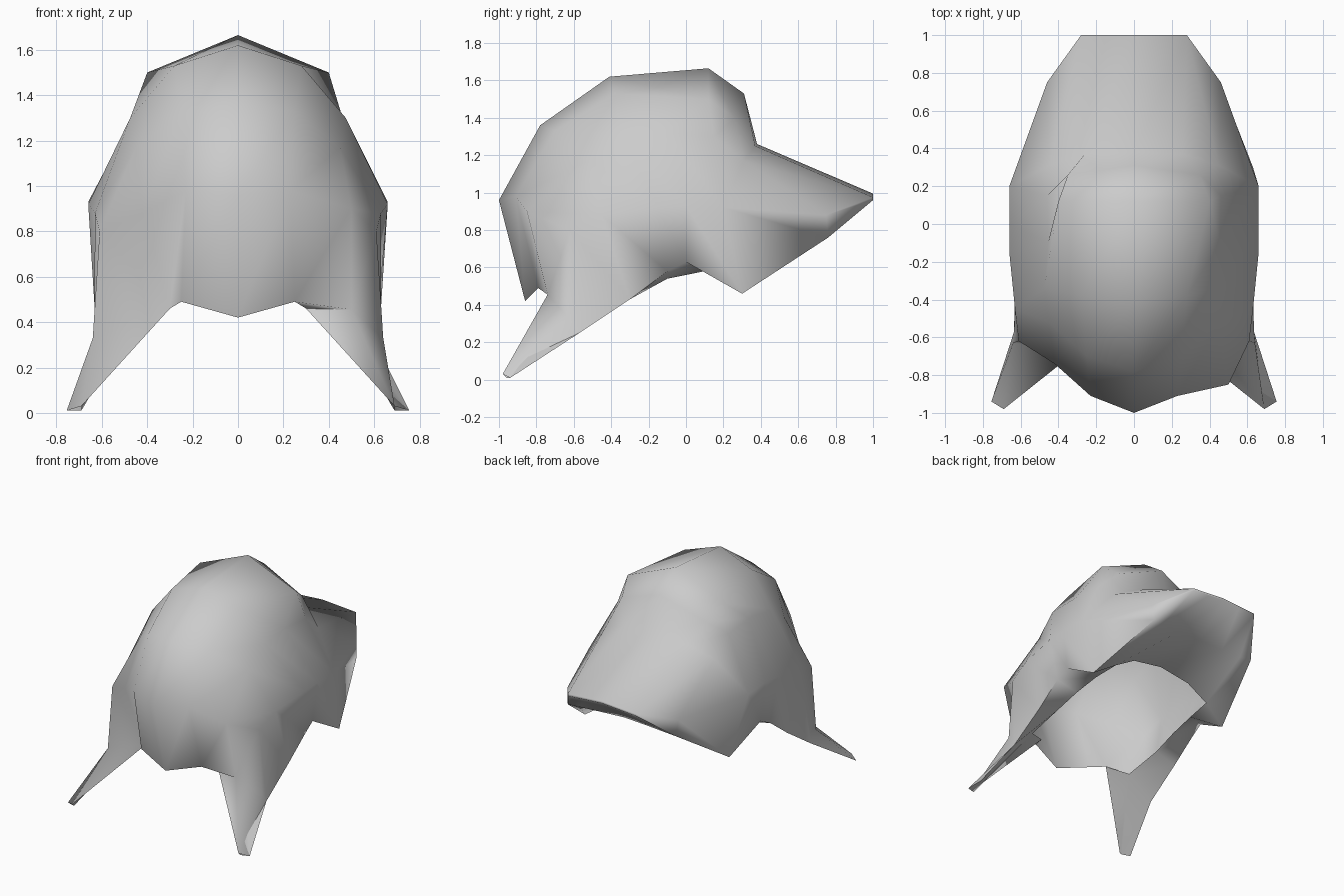
import bpy, bmesh, math

if "Cube" in bpy.data.objects:
    bpy.data.objects.remove(bpy.data.objects["Cube"])

grey = bpy.data.materials.new("light_grey")
grey.diffuse_color = (0.6, 0.6, 0.6, 1)
grey.use_nodes = True
grey.node_tree.nodes["Principled BSDF"].inputs["Base Color"].default_value = grey.diffuse_color

# Lengthwise profiles of the right half, each from the front hem over the top to the tail
centre = [(0, -.86, .42), (0, -1, .96), (0, -.78, 1.36), (0, -.41, 1.62),
          (0, .12, 1.665), (0, .31, 1.53), (0, .38, 1.26), (0, 1, .995)]
crown = [(.25, -.79, .49), (.23, -.91, .98), (.25, -.7, 1.33), (.28, -.38, 1.53),
         (.4, .12, 1.5), (.35, .26, 1.4), (.26, .37, 1.25), (.28, 1, .975)]
temple = [(.5, -.74, .455), (.5, -.85, .9), (.45, -.52, 1.17), (.475, -.34, 1.3),
          (.455, -.1, 1.32), (.46, .15, 1.3), (.45, .31, 1.17), (.28, 1, .975)]
side = [(.69, -.98, .03), (.61, -.62, .8), (.63, -.45, .88), (.66, -.15, .92),
        (.66, 0, .93), (.66, .2, .92), (.46, .75, .88), (.28, 1, .975)]
hem = [(.755, -.94, .01), (.635, -.57, .25), (.63, -.3, .43), (.63, -.1, .58),
       (.62, 0, .63), (.63, .3, .46), (.45, .76, .76), (.28, 1, .96)]
lock_bend = (.64, -.63, .33)
lock_inner = (.3, -.67, .46)

# Turned-in rim of the side and underside of the tail
rim = [(.69, -.96, .01), (.45, -.59, .42), (.46, -.3, .48), (.45, -.1, .54),
       (.44, .1, .58), (.42, .3, .6), (.36, .75, .76), (.28, 1, .96)]
under = [(.25, .3, .7), (.2, .74, .765), (.14, 1, .97)]
under_centre = [(0, .3, .74), (0, .73, .77), (0, 1, .98)]


def add_face(bm, points, sign):
    """Add a face on one side, dropping repeated corners."""
    unique = list(dict.fromkeys(points))
    if len(unique) < 3:
        return
    if sign < 0:
        unique.reverse()
    bm.faces.new([bm.verts.new((sign * x, y, z)) for x, y, z in unique])


def strip(bm, a, b, sign):
    """Join two profiles with a strip of faces."""
    for i in range(len(a) - 1):
        add_face(bm, (a[i], b[i], b[i + 1], a[i + 1]), sign)


bm = bmesh.new()
for sign in (1, -1):
    brow, edge = list(temple), list(hem)
    if sign < 0:
        # The left lock blends into the fringe
        brow[:2] = [lock_inner, (.42, -.74, .88)]
        edge[5] = (.57, .3, .46)
    # Outer shell, turned-in rim and tail underside
    for a, b in ((centre, crown), (crown, brow), (edge, rim)):
        strip(bm, a, b, sign)
    strip(bm, brow[1:], side[1:], sign)
    strip(bm, side[1:], edge[1:], sign)
    strip(bm, rim[5:], under, sign)
    strip(bm, under, under_centre, sign)
    # Hanging lock: hollow front and narrow outer edge
    add_face(bm, (brow[0], lock_bend, side[1]), sign)
    add_face(bm, (brow[0], side[1], brow[1]), sign)
    add_face(bm, (brow[0], side[0], lock_bend), sign)
    add_face(bm, (lock_bend, edge[1], side[1]), sign)
    add_face(bm, (side[0], edge[0], edge[1], lock_bend), sign)
    # Inner face of the hanging lock
    add_face(bm, (side[0], rim[0], rim[1]), sign)
    add_face(bm, (side[0], rim[1], lock_inner), sign)
    add_face(bm, (side[0], lock_inner, brow[0]), sign)
    add_face(bm, (crown[0], brow[0], lock_inner), sign)
    # Tail end
    add_face(bm, (centre[7], crown[7], edge[7], under[2], under_centre[2]), sign)

bmesh.ops.remove_doubles(bm, verts=bm.verts, dist=.001)
bmesh.ops.recalc_face_normals(bm, faces=bm.faces)
# The shell is open, so make sure that the top faces up
top = max(bm.faces, key=lambda f: f.calc_center_median().z)
if top.normal.z < 0:
    bmesh.ops.reverse_faces(bm, faces=bm.faces)

mesh = bpy.data.meshes.new("hair_shell")
bm.to_mesh(mesh)
bm.free()
mesh.materials.append(grey)
hair = bpy.data.objects.new("hair_shell", mesh)
bpy.context.collection.objects.link(hair)
bpy.context.view_layer.objects.active = hair
hair.select_set(True)
bpy.ops.object.shade_smooth_by_angle(angle=math.radians(80))
